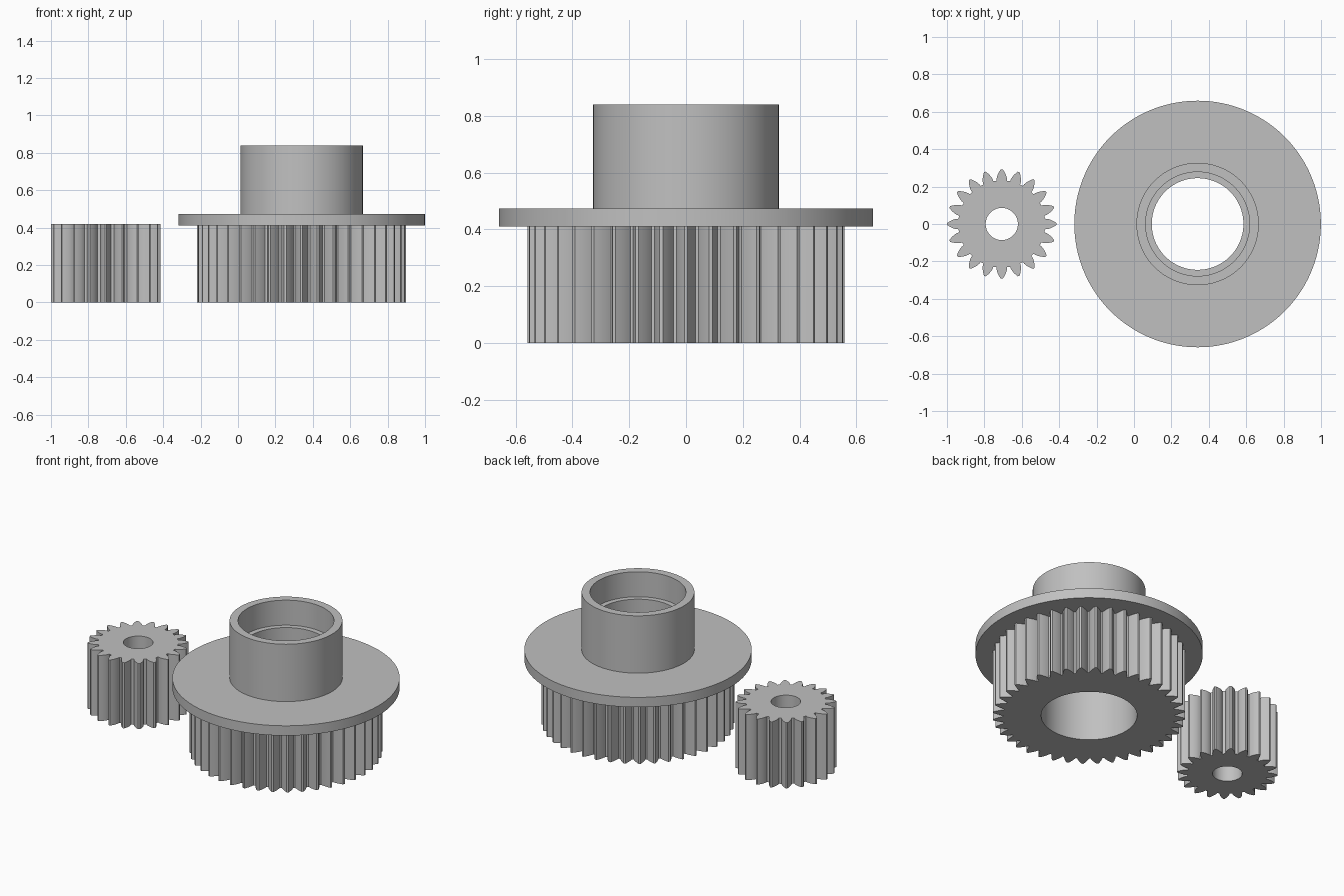
import bpy, bmesh
from math import pi, cos, sin, acos, tan, radians

cube = bpy.data.objects.get("Cube")
if cube:
    bpy.data.objects.remove(cube, do_unlink=True)

# Single plain grey material
grey = bpy.data.materials.new("plain grey")
grey.use_nodes = True
colour = (0.53, 0.53, 0.53, 1)
grey.diffuse_color = colour
bsdf = next(n for n in grey.node_tree.nodes if n.type == 'BSDF_PRINCIPLED')
bsdf.inputs["Base Color"].default_value = colour

MODULE = 0.0266
PRESSURE = radians(28)


def involute(a):
    return tan(a) - a


def gear_outline(teeth, steps=5):
    """Polar points (angle, radius) of a spur gear with a tooth on +x."""
    pitch = MODULE * teeth / 2
    base = pitch * cos(PRESSURE)
    tip, root = pitch + MODULE, pitch - 1.25 * MODULE
    flank = []
    for i in range(steps + 1):
        r = root + (tip - root) * i / steps
        a = acos(min(1, base / r))
        flank.append((pi / (2 * teeth) + involute(PRESSURE) - involute(a), r))
    tooth = [(-a, r) for a, r in flank] + [(a, r) for a, r in reversed(flank)]
    return [(2 * pi * t / teeth + a, r) for t in range(teeth) for a, r in tooth]


def ring_body(name, x, teeth, height, profile):
    """Toothed wall from the ground to height, then circles back down to the start."""
    outline = gear_outline(teeth)
    loops = [[(r * cos(a), r * sin(a), z) for a, r in outline] for z in (0, height)]
    loops += [[(r * cos(a), r * sin(a), z) for a, _ in outline] for r, z in profile]
    bm = bmesh.new()
    rings = [[bm.verts.new(p) for p in loop] for loop in loops]
    n = len(outline)
    for k, low in enumerate(rings):
        high = rings[(k + 1) % len(rings)]
        for i in range(n):
            j = (i + 1) % n
            bm.faces.new((low[i], low[j], high[j], high[i]))
    bmesh.ops.recalc_face_normals(bm, faces=bm.faces)
    mesh = bpy.data.meshes.new(name)
    bm.to_mesh(mesh)
    bm.free()
    mesh.materials.append(grey)
    obj = bpy.data.objects.new(name, mesh)
    obj.location.x = x
    bpy.context.collection.objects.link(obj)
    bpy.ops.object.select_all(action='DESELECT')
    obj.select_set(True)
    bpy.context.view_layer.objects.active = obj
    bpy.ops.object.shade_smooth_by_angle(angle=radians(30))
    return obj


# Small pinion with a plain bore
ring_body("pinion", -0.707, 20, 0.42, [(0.086, 0.42), (0.086, 0)])

# Large gear with flange, hub and stepped bore
ring_body("flanged_gear", 0.34, 40, 0.41, [
    (0.659, 0.41), (0.659, 0.473),      # flange
    (0.327, 0.473), (0.327, 0.84),      # hub
    (0.278, 0.84), (0.278, 0.68),       # upper seat
    (0.245, 0.68), (0.245, 0.42),       # inner lip
    (0.278, 0.42), (0.278, 0),          # lower seat
])
